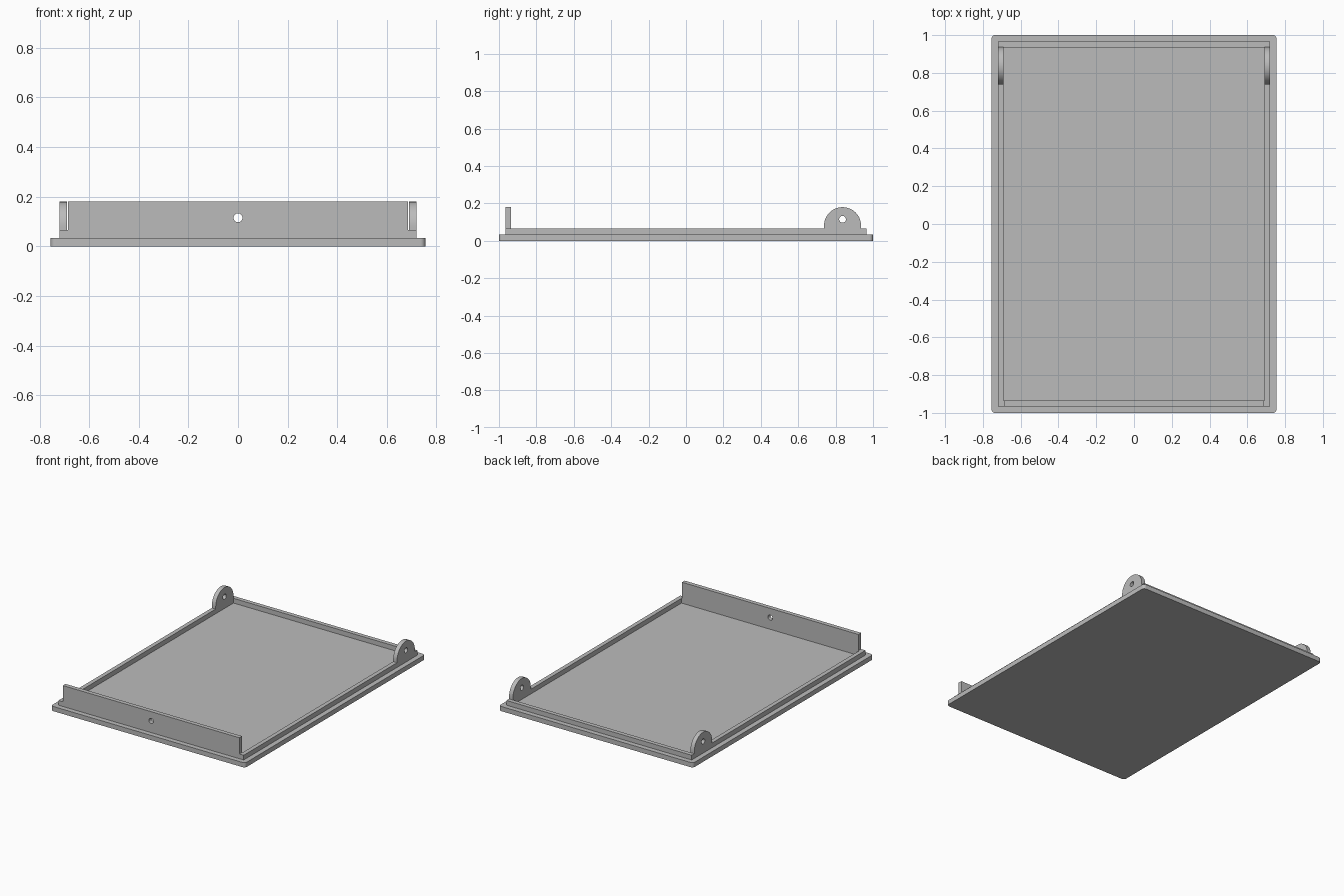
import bpy
import bmesh
from math import pi, sin, cos
from mathutils import Matrix, Vector

cube = bpy.data.objects.get("Cube")
if cube:
    bpy.data.objects.remove(cube, do_unlink=True)

grey = bpy.data.materials.new("plain grey")
grey.use_nodes = True
colour = (0.5, 0.5, 0.5, 1)
grey.diffuse_color = colour
grey.node_tree.nodes["Principled BSDF"].inputs["Base Color"].default_value = colour

BASE_TOP, RIM_TOP, LUG_TOP = 0.033, 0.066, 0.18
RIM_X, RIM_Y, RIM_WIDTH = 0.72, 0.965, 0.03
HOLE_Z, HOLE_RADIUS = 0.115, 0.018

# Columns send profile u, profile v and the extrusion to world axes
FLAT = Matrix.Identity(3)
FACING_X = Matrix(((0, 0, 1), (1, 0, 0), (0, 1, 0)))
FACING_Y = Matrix(((1, 0, 0), (0, 0, 1), (0, 1, 0)))


def arc(u, v, radius, start, end, steps):
    angles = [start + (end - start) * i / steps for i in range(steps + 1)]
    return [(u + radius * cos(a), v + radius * sin(a)) for a in angles]


def circle(u, v, radius):
    return arc(u, v, radius, 0, 2 * pi, 32)[:-1]


def rectangle(u0, v0, u1, v1):
    return [(u0, v0), (u1, v0), (u1, v1), (u0, v1)]


def rounded_rectangle(half_u, half_v, radius):
    points = []
    for i, (su, sv) in enumerate(((1, 1), (-1, 1), (-1, -1), (1, -1))):
        points += arc(su * (half_u - radius), sv * (half_v - radius),
                      radius, i * pi / 2, (i + 1) * pi / 2, 8)
    return points


def prism(name, loops, axes, start, depth):
    """Fill an outline with any holes inside it, then extrude it."""
    bm = bmesh.new()
    edges = []
    for loop in loops:
        verts = [bm.verts.new((u, v, start)) for u, v in loop]
        edges += [bm.edges.new((a, b)) for a, b in zip(verts, verts[1:] + verts[:1])]
    bmesh.ops.triangle_fill(bm, edges=edges, use_beauty=True, normal=(0, 0, 1))
    result = bmesh.ops.extrude_face_region(bm, geom=bm.faces[:], use_keep_orig=True)
    top = [g for g in result["geom"] if isinstance(g, bmesh.types.BMVert)]
    bmesh.ops.translate(bm, verts=top, vec=Vector((0, 0, depth)))
    bm.transform(axes.to_4x4())
    bmesh.ops.recalc_face_normals(bm, faces=bm.faces[:])
    bmesh.ops.dissolve_limit(bm, angle_limit=0.01, verts=bm.verts[:], edges=bm.edges[:])
    mesh = bpy.data.meshes.new(name)
    bm.to_mesh(mesh)
    bm.free()
    mesh.materials.append(grey)
    obj = bpy.data.objects.new(name, mesh)
    bpy.context.collection.objects.link(obj)
    bpy.ops.object.select_all(action="DESELECT")
    obj.select_set(True)
    bpy.context.view_layer.objects.active = obj
    bpy.ops.object.shade_smooth_by_angle(angle=pi / 6)
    return obj


# Base plate with rounded corners
prism("base_plate", [rounded_rectangle(0.755, 1.0, 0.02)], FLAT, 0, BASE_TOP)

# Raised rim around the floor
inner_x, inner_y = RIM_X - RIM_WIDTH, RIM_Y - RIM_WIDTH
prism("rim", [rectangle(-RIM_X, -RIM_Y, RIM_X, RIM_Y),
              rectangle(-inner_x, -inner_y, inner_x, inner_y)],
      FLAT, BASE_TOP, RIM_TOP - BASE_TOP)

# Upright front wall with a centre hole
prism("front_wall", [rectangle(-0.686, RIM_TOP, 0.686, LUG_TOP),
                     circle(0, HOLE_Z, HOLE_RADIUS)],
      FACING_Y, -RIM_Y, RIM_WIDTH)

# Round-topped hinge lugs at the back
lug_y, lug_radius = 0.837, 0.099
outline = [(lug_y + lug_radius, RIM_TOP)]
outline += arc(lug_y, LUG_TOP - lug_radius, lug_radius, 0, pi, 32)
outline += [(lug_y - lug_radius, RIM_TOP)]
for side, start in (("left", inner_x), ("right", -RIM_X)):
    prism(side + "_hinge_lug", [outline, circle(lug_y, HOLE_Z, HOLE_RADIUS)],
          FACING_X, start, RIM_WIDTH)
